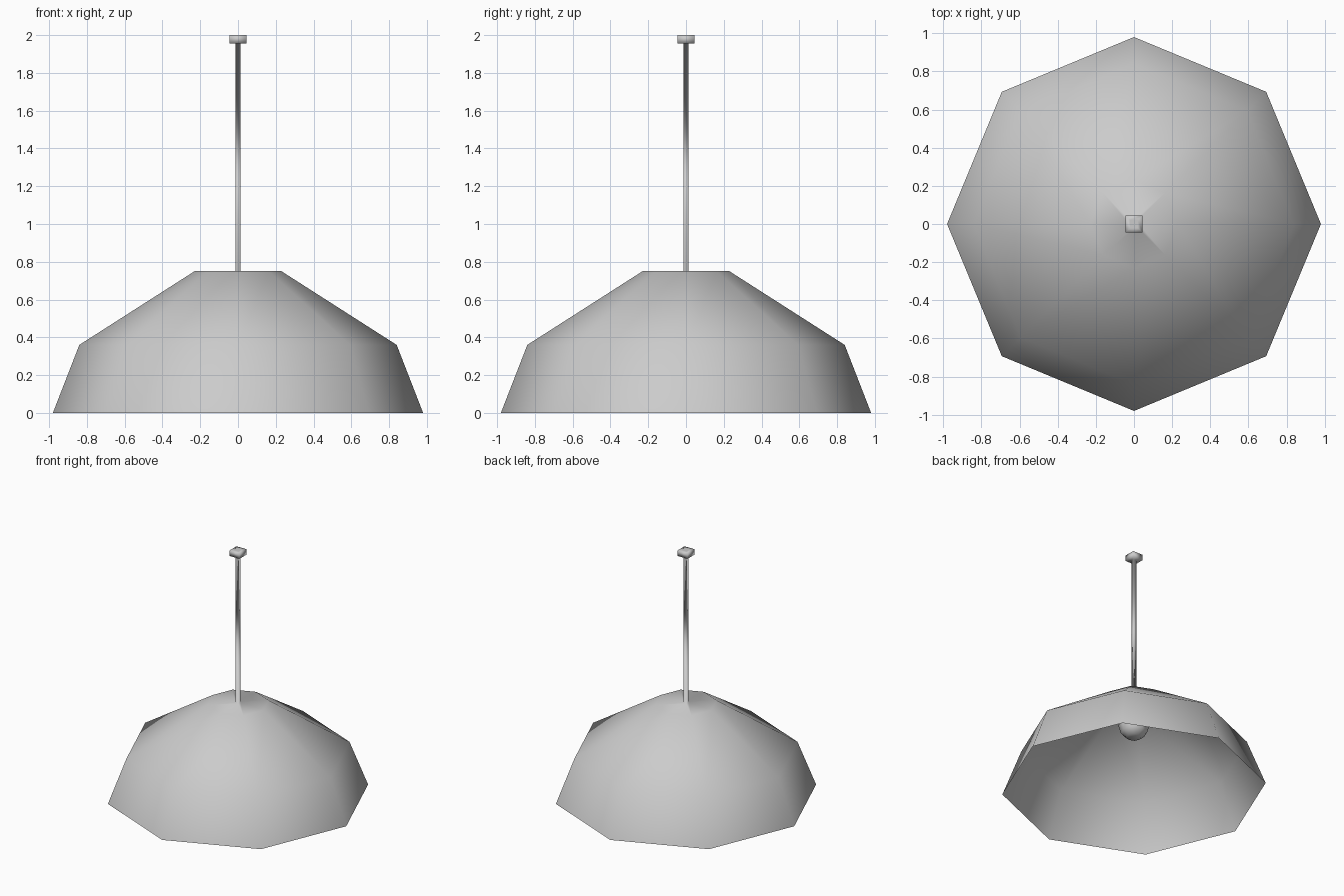
import bpy, bmesh, math

if "Cube" in bpy.data.objects:
    bpy.data.objects.remove(bpy.data.objects["Cube"])


def ring(bm, sides, radius, z, turn=0.0):
    """Closed loop of edges; returns its vertices."""
    return [bm.verts.new((radius * math.cos(turn + math.tau * i / sides),
                          radius * math.sin(turn + math.tau * i / sides), z))
            for i in range(sides)]


def skin(bm, a, b):
    """Join two rings; b may have half as many vertices as a."""
    n, m = len(a), len(b)
    for i in range(n):
        j = (i + 1) % n
        if n == m:
            bm.faces.new((a[i], a[j], b[j], b[i]))
        else:
            p, q = b[i // 2], b[(j // 2) % m]
            bm.faces.new((a[i], a[j], p) if p == q else (a[i], a[j], q, p))


def finish(bm, name):
    mesh = bpy.data.meshes.new(name)
    for f in bm.faces:
        f.smooth = True
    bm.to_mesh(mesh)
    bm.free()
    obj = bpy.data.objects.new(name, mesh)
    bpy.context.collection.objects.link(obj)
    return obj


# Octagonal shade flowing into a square rod and ceiling cap
bm = bmesh.new()
rings = [ring(bm, 8, r, z) for r, z in ((0.98, 0.0), (0.84, 0.36), (0.23, 0.75))]
for half, z in ((0.0135, 0.75), (0.0135, 1.955), (0.045, 1.955),
                (0.045, 2.0), (0.02, 2.0)):
    rings.append(ring(bm, 4, half * math.sqrt(2), z, math.pi / 4))
for a, b in zip(rings, rings[1:]):
    skin(bm, a, b)
bm.faces.new(rings[-1])
finish(bm, "pendant_shade_and_rod")

# Light bulb with a neck reaching the shade top
bm = bmesh.new()
rings = [ring(bm, 8, r, z) for r, z in (
    (0.055, 0.442), (0.098, 0.48), (0.117, 0.545), (0.098, 0.61),
    (0.05, 0.67), (0.045, 0.748))]
bm.faces.new(rings[0][::-1])
for a, b in zip(rings, rings[1:]):
    skin(bm, a, b)
bm.faces.new(rings[-1])
finish(bm, "light_bulb")
